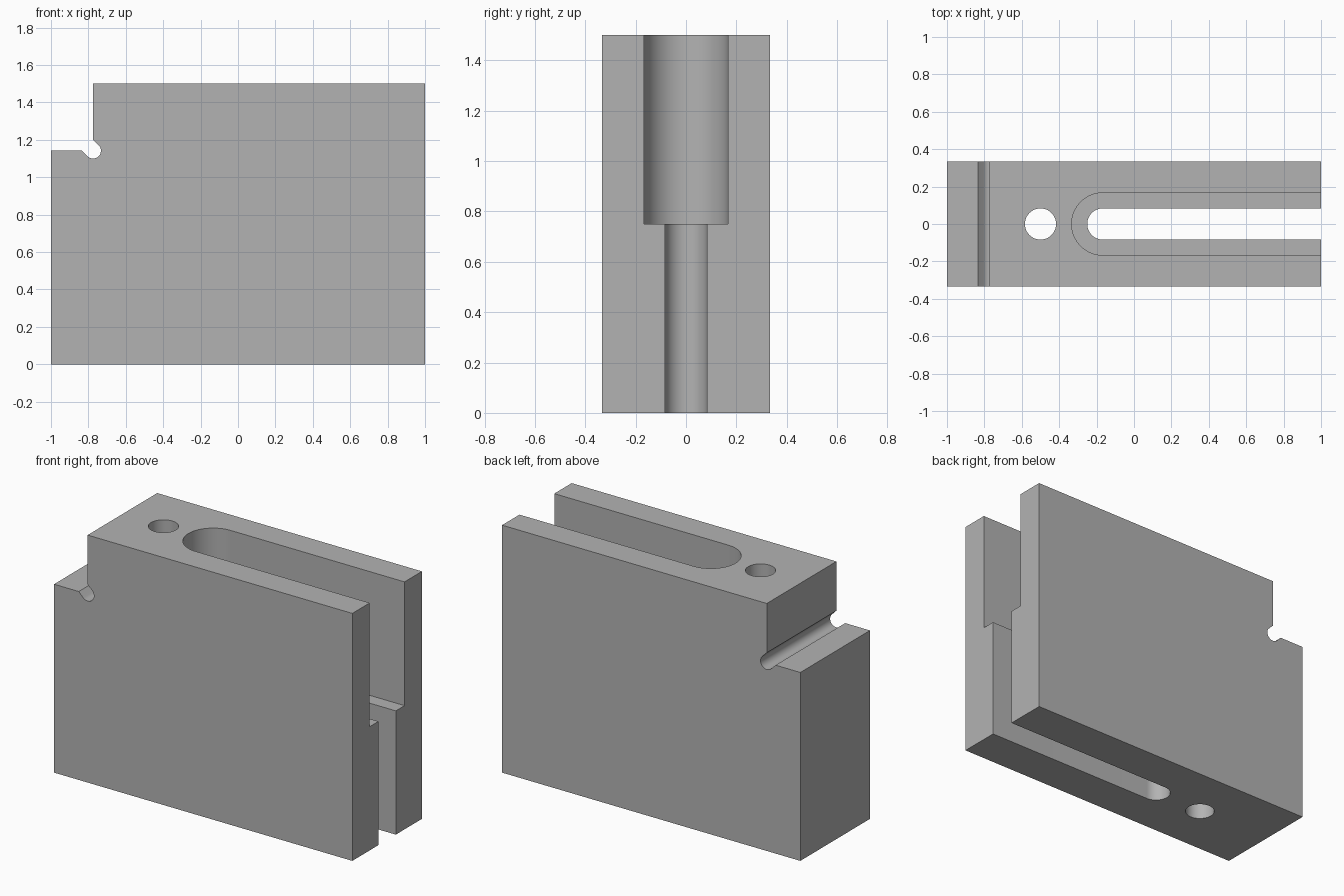
import bpy, bmesh
from math import sin, cos, pi, radians

cube = bpy.data.objects.get("Cube")
if cube:
    bpy.data.objects.remove(cube, do_unlink=True)

# Single plain grey
grey = bpy.data.materials.new("machined grey")
grey.use_nodes = True
colour = (0.45, 0.45, 0.45, 1)
grey.diffuse_color = colour
grey.node_tree.nodes["Principled BSDF"].inputs["Base Color"].default_value = colour


def arc(cx, cy, r, start, end, steps):
    """Points on an arc, angles in degrees."""
    angles = [radians(start + (end - start) * i / steps) for i in range(steps + 1)]
    return [(cx + r * cos(a), cy + r * sin(a)) for a in angles]


def prism(name, profile, low, high, axis):
    """Extrude a closed 2D profile along y or z."""
    bm = bmesh.new()
    if axis == "z":
        place = lambda u, v, t: (u, v, t)
    else:
        place = lambda u, v, t: (u, t, v)
    rings = [[bm.verts.new(place(u, v, t)) for u, v in profile] for t in (low, high)]
    bm.faces.new(rings[0])
    bm.faces.new(rings[1])
    n = len(profile)
    for i in range(n):
        j = (i + 1) % n
        bm.faces.new((rings[0][i], rings[0][j], rings[1][j], rings[1][i]))
    bmesh.ops.recalc_face_normals(bm, faces=bm.faces)
    mesh = bpy.data.meshes.new(name)
    bm.to_mesh(mesh)
    bm.free()
    mesh.materials.append(grey)
    obj = bpy.data.objects.new(name, mesh)
    bpy.context.collection.objects.link(obj)
    return obj


def slot(radius):
    """Round-ended slot running out through the +x face."""
    return [(1.2, radius)] + arc(-1 / 6, 0, radius, 90, 270, 32) + [(1.2, -radius)]


# Block outline with the corner step and its diagonal relief groove
step_x, step_z, groove = -0.775, 1.142, 0.042
reach = groove * 2 ** 0.5
outline = [(-1, 0), (1, 0), (1, 1.5), (step_x, 1.5), (step_x, step_z + reach)]
outline += arc(step_x, step_z, groove, 45, -135, 24)
outline += [(step_x - reach, step_z), (-1, step_z)]
block = prism("slotted_block", outline, -1 / 3, 1 / 3, "y")

# Wide upper slot, narrow lower slot and round through hole
cutters = [
    prism("wide_slot_cutter", slot(1 / 6), 0.75, 1.6, "z"),
    prism("narrow_slot_cutter", slot(1 / 12), -0.1, 0.8, "z"),
    prism("hole_cutter", arc(-0.5, 0, 1 / 12, 0, 360, 48)[:-1], -0.1, 1.6, "z"),
]
for cutter in cutters:
    cutter.hide_render = True
    mod = block.modifiers.new(cutter.name, "BOOLEAN")
    mod.operation = "DIFFERENCE"
    mod.solver = "EXACT"
    mod.object = cutter

# Bake the cuts and remove the cutters
bpy.ops.object.select_all(action="DESELECT")
block.select_set(True)
bpy.context.view_layer.objects.active = block
for mod in list(block.modifiers):
    bpy.ops.object.modifier_apply(modifier=mod.name)
for cutter in cutters:
    bpy.data.objects.remove(cutter, do_unlink=True)
bpy.ops.object.shade_smooth_by_angle(angle=radians(30))
